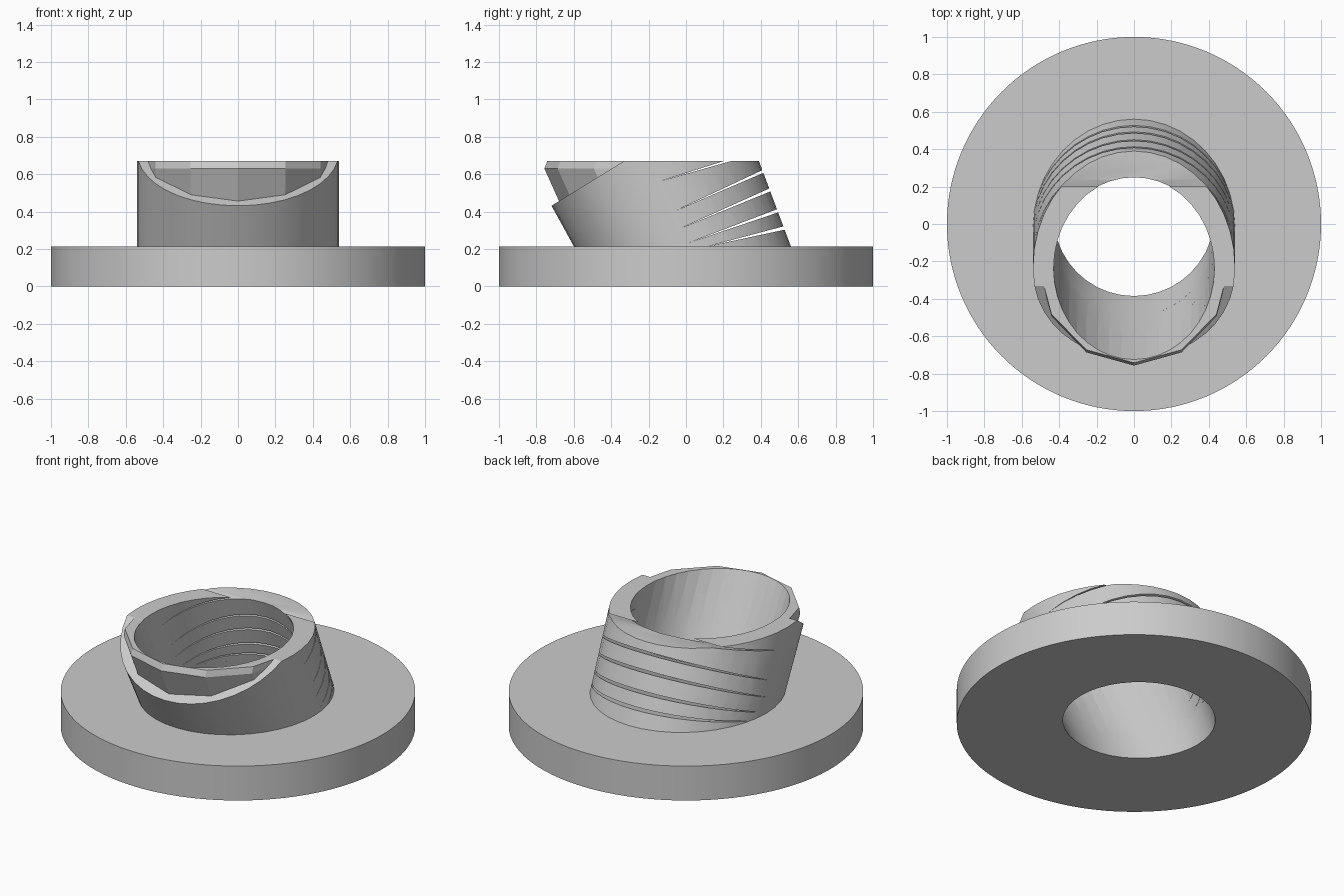
import bpy, bmesh, math

cube = bpy.data.objects.get("Cube")
if cube:
    bpy.data.objects.remove(cube, do_unlink=True)

gray = bpy.data.materials.new("plain_gray")
gray.use_nodes = True
gray.diffuse_color = (0.6, 0.6, 0.6, 1)
gray.node_tree.nodes["Principled BSDF"].inputs["Base Color"].default_value = (0.6, 0.6, 0.6, 1)

TOP = 0.67
BASE = 0.214


def make_object(name, bm):
    bmesh.ops.recalc_face_normals(bm, faces=bm.faces)
    mesh = bpy.data.meshes.new(name)
    bm.to_mesh(mesh)
    bm.free()
    mesh.materials.append(gray)
    obj = bpy.data.objects.new(name, mesh)
    bpy.context.collection.objects.link(obj)
    return obj


def leaning_solid(name, levels, sides):
    """Solid lofted through horizontal ellipses given as (z, front y, back y, x radius)."""
    bm = bmesh.new()
    rings = []
    for z, front, back, rx in levels:
        mid, ry = (front + back) / 2, (back - front) / 2
        angles = [2 * math.pi * i / sides - math.pi / 2 for i in range(sides)]
        rings.append([bm.verts.new((rx * math.cos(a), mid + ry * math.sin(a), z)) for a in angles])
    for low, high in zip(rings, rings[1:]):
        for i in range(sides):
            j = (i + 1) % sides
            bm.faces.new((low[i], low[j], high[j], high[i]))
    bm.faces.new(rings[0])
    bm.faces.new(rings[-1])
    return make_object(name, bm)


def prism(name, profile):
    """Cutter with a (y, z) profile drawn out across x."""
    bm = bmesh.new()
    face = bm.faces.new([bm.verts.new((-1, y, z)) for y, z in profile])
    moved = bmesh.ops.extrude_face_region(bm, geom=[face])["geom"]
    verts = [v for v in moved if isinstance(v, bmesh.types.BMVert)]
    bmesh.ops.translate(bm, verts=verts, vec=(2, 0, 0))
    obj = make_object(name, bm)
    obj.hide_render = True
    return obj


def activate(obj):
    bpy.ops.object.select_all(action='DESELECT')
    obj.select_set(True)
    bpy.context.view_layer.objects.active = obj


def cut(obj, cutter, keep=False):
    mod = obj.modifiers.new("cut", 'BOOLEAN')
    mod.operation = 'DIFFERENCE'
    mod.solver = 'EXACT'
    mod.object = cutter
    activate(obj)
    bpy.ops.object.modifier_apply(modifier=mod.name)
    if not keep:
        bpy.data.objects.remove(cutter, do_unlink=True)


# Flange disc, leaning outer sleeve and the faceted lip behind its front step
flange = leaning_solid("flange", [(0, -1, 1, 1), (BASE, -1, 1, 1)], 128)
sleeve = leaning_solid("sleeve", [(0.2, -0.592, 0.566, 0.54), (TOP, -0.85, 0.39, 0.54)], 40)
lip = leaning_solid("front_lip", [(0.38, -0.645, 0.4, 0.5), (0.63, -0.757, 0.3, 0.51),
                                  (TOP - 0.001, -0.742, 0.3, 0.51)], 12)

# Sloping step across the front of the sleeve
cut(sleeve, prism("step_cutter", [(-1.2, 0.135), (-0.25, 0.72), (-0.25, 1), (-1.2, 1)]))
cut(lip, prism("lip_cutter", [(-0.15, 0.2), (0.9, 0.2), (0.9, 1), (-0.15, 1)]))

# Leaning bore through every part
bore = leaning_solid("bore_cutter", [(-0.1, -0.335, 0.508, 0.43), (0, -0.385, 0.475, 0.43),
                                     (TOP, -0.725, 0.25, 0.43), (0.8, -0.79, 0.207, 0.43)], 40)
bore.hide_render = True
for part in (flange, sleeve, lip):
    cut(part, bore, keep=True)
bpy.data.objects.remove(bore, do_unlink=True)

# Wedge slits fanning open toward the back: start y, start z, slope
for y, z, slope in [(0.12, 0.215, 0.24), (0.02, 0.235, 0.36),
                    (-0.03, 0.31, 0.43), (-0.05, 0.407, 0.45), (-0.13, 0.565, 0.3)]:
    end = z + slope * (0.7 - y)
    cut(sleeve, prism("slit_cutter", [(y, z), (0.7, end - 0.014), (0.7, end + 0.014)]))

# Smooth the round walls, keep the lip flat faced
for part in (flange, sleeve):
    activate(part)
    bpy.ops.object.shade_smooth_by_angle(angle=math.radians(25))
